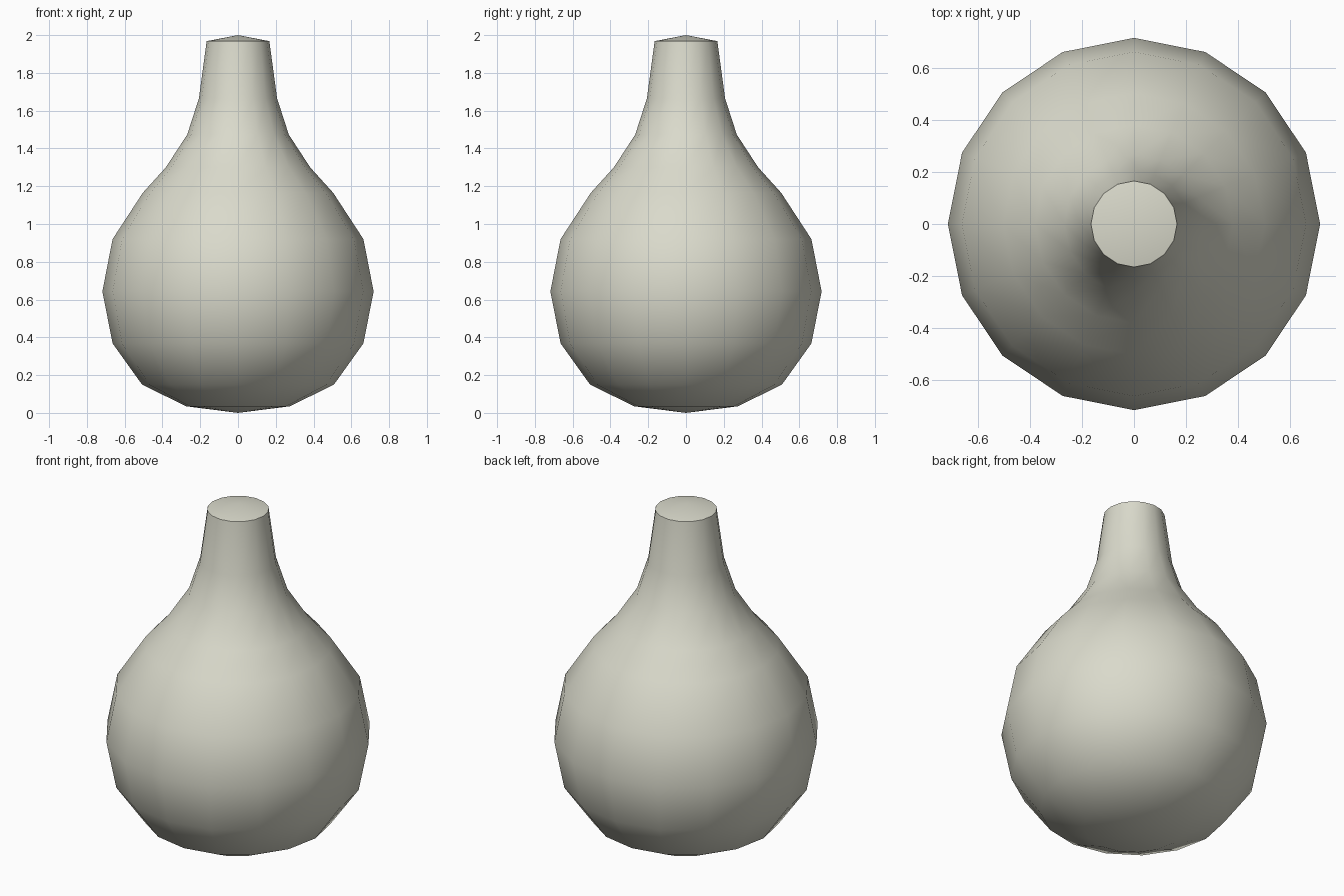
import bpy, bmesh, math

if "Cube" in bpy.data.objects:
    bpy.data.objects.remove(bpy.data.objects["Cube"])

SIDES = 16
# radius, height: round body sweeping into a slim neck
PROFILE = [(0.275, 0.035), (0.508, 0.15), (0.664, 0.368), (0.718, 0.643),
           (0.664, 0.92), (0.504, 1.165), (0.382, 1.30), (0.269, 1.473),
           (0.207, 1.665), (0.166, 1.968)]

clay = bpy.data.materials.new("pale clay")
clay.diffuse_color = (0.70, 0.70, 0.60, 1)
clay.use_nodes = True
clay.node_tree.nodes["Principled BSDF"].inputs["Base Color"].default_value = clay.diffuse_color

# Revolve the profile, closing both ends with shallow cones
bm = bmesh.new()
rings = [[bm.verts.new((r * math.cos(2 * math.pi * i / SIDES),
                        r * math.sin(2 * math.pi * i / SIDES), z))
          for i in range(SIDES)] for r, z in PROFILE]
bottom = bm.verts.new((0, 0, 0))
top = bm.verts.new((0, 0, 2))
for i in range(SIDES):
    j = (i + 1) % SIDES
    for a, b in zip(rings, rings[1:]):
        bm.faces.new((a[i], a[j], b[j], b[i]))
    bm.faces.new((bottom, rings[0][j], rings[0][i]))
    bm.faces.new((top, rings[-1][i], rings[-1][j]))
for f in bm.faces:
    f.smooth = True
# Crisp rim at the neck top
for e in bm.edges:
    if all(v in rings[-1] for v in e.verts):
        e.smooth = False

mesh = bpy.data.meshes.new("flask_body")
bm.to_mesh(mesh)
bm.free()
mesh.materials.append(clay)
bpy.context.collection.objects.link(bpy.data.objects.new("flask_body", mesh))
